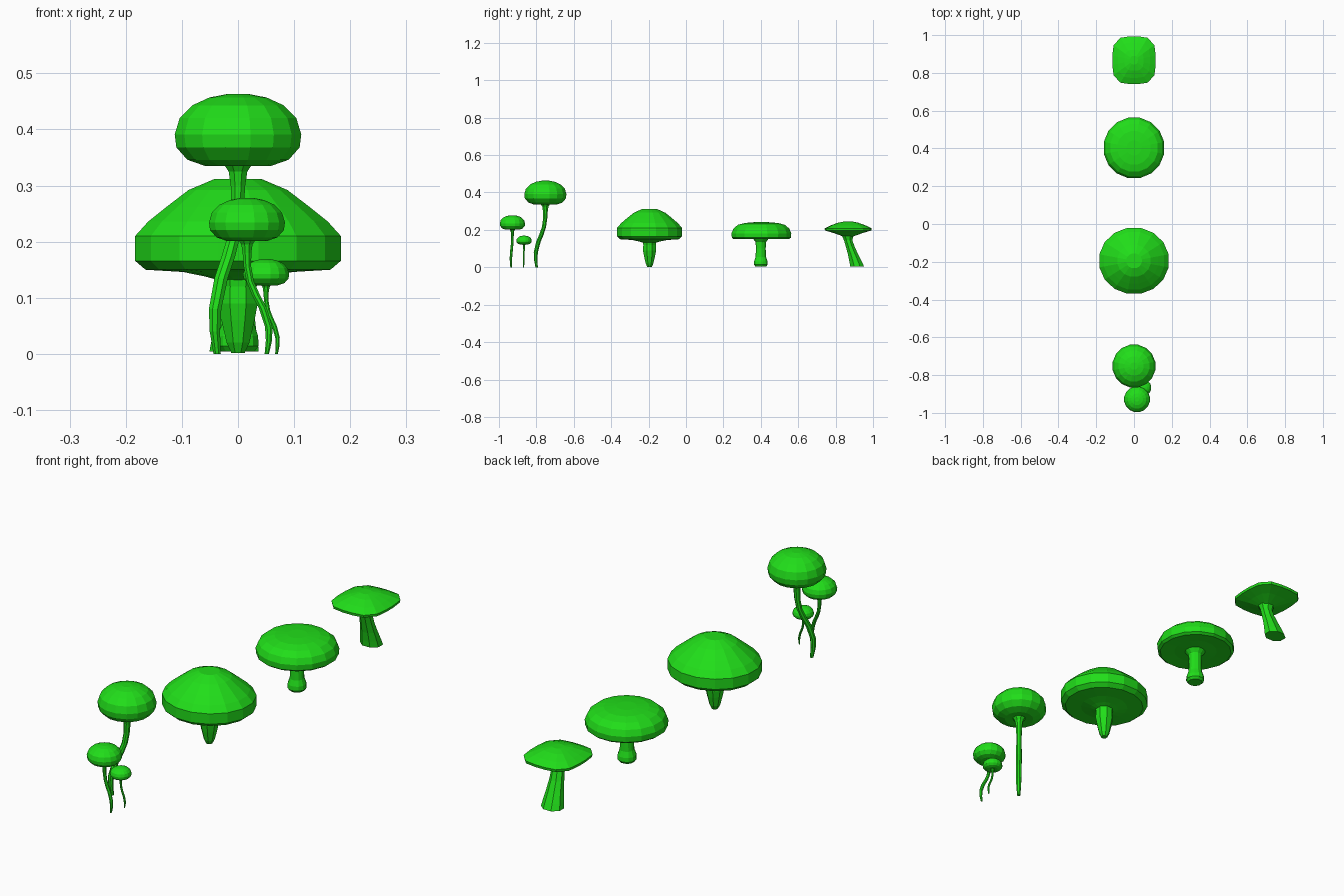
import bpy
from math import sin, cos, pi

green = bpy.data.materials.new("green")
green.diffuse_color = (0.015, 0.73, 0.01, 1)


def rings(name, rows, sides=16, power=2.0):
    """Stack closed horizontal rings (cx, cy, z, rx, ry); power > 2 squares them off."""
    verts, faces = [], []
    for cx, cy, z, rx, ry in rows:
        for i in range(sides):
            a = 2 * pi * (i + 0.5) / sides
            c, s = cos(a), sin(a)
            k = (abs(c) ** power + abs(s) ** power) ** (-1 / power)
            verts.append((cx + rx * k * c, cy + ry * k * s, z))
    for j in range(len(rows) - 1):
        for i in range(sides):
            a, b = j * sides + i, j * sides + (i + 1) % sides
            faces.append((a, b, b + sides, a + sides))
    faces.append(tuple(reversed(range(sides))))
    faces.append(tuple(range(len(verts) - sides, len(verts))))
    mesh = bpy.data.meshes.new(name)
    mesh.from_pydata(verts, [], faces)
    mesh.materials.append(green)
    ob = bpy.data.objects.new(name, mesh)
    bpy.context.collection.objects.link(ob)
    return ob


def upright(name, y, profile, sides=16, ratio=1.0, power=2.0):
    return rings(name, [(0, y, z, r, r * ratio) for r, z in profile], sides, power)


# Slender mushrooms: one shape, scaled and leaning in different directions
SLIM_CAP = [(0.025, 0.338), (0.06, 0.335), (0.092, 0.346), (0.112, 0.368), (0.115, 0.391),
            (0.106, 0.42), (0.083, 0.443), (0.052, 0.457), (0.02, 0.463)]
# stem rows: fraction of lean, height, radius
SLIM_STEM = [(0.93, 0.0, 0.007), (1.03, 0.04, 0.010), (1.02, 0.08, 0.012), (0.75, 0.135, 0.013),
             (0.42, 0.175, 0.013), (0.15, 0.215, 0.012), (0.02, 0.26, 0.012),
             (0, 0.30, 0.014), (0, 0.325, 0.018), (0, 0.342, 0.03)]


def slender(name, x, y, lean_x, lean_y, s):
    rings(name + "_cap", [(x, y, z * s, r * s, r * s) for r, z in SLIM_CAP])
    rings(name + "_stem", [(x + t * lean_x, y + t * lean_y, z * s, r * s, r * s)
                           for t, z, r in SLIM_STEM], 8)


slender("tall_mushroom", 0, -0.752, -0.04, -0.05, 1.0)
slender("medium_mushroom", 0.016, -0.928, 0.038, -0.008, 0.6)
slender("small_mushroom", 0.05, -0.866, 0.02, -0.002, 0.365)

# Large domed mushroom
upright("large_cap", -0.195,
        [(0.03, 0.13), (0.06, 0.138), (0.10, 0.146), (0.168, 0.150), (0.187, 0.166), (0.187, 0.21),
         (0.163, 0.236), (0.13, 0.262), (0.09, 0.292), (0.042, 0.312)], 16, 0.95)
upright("large_stem", -0.195,
        [(0.013, 0.002), (0.022, 0.02), (0.032, 0.06), (0.038, 0.09), (0.036, 0.12), (0.04, 0.145)], 8)

# Button mushroom with a rounded cap
upright("button_cap", 0.403,
        [(0.03, 0.152), (0.09, 0.154), (0.150, 0.150), (0.161, 0.158), (0.163, 0.182),
         (0.152, 0.207), (0.128, 0.227), (0.09, 0.237), (0.04, 0.241)])
upright("button_stem", 0.4,
        [(0.03, 0.004), (0.038, 0.014), (0.037, 0.032), (0.029, 0.055), (0.027, 0.10),
         (0.029, 0.135), (0.045, 0.155)], 12)

# Flat mushroom with a squarish cap and a bent stem
upright("flat_cap", 0.867,
        [(0.02, 0.163), (0.032, 0.168), (0.07, 0.183), (0.113, 0.197), (0.115, 0.208),
         (0.085, 0.224), (0.05, 0.238), (0.02, 0.245)], 16, 1.1, 3.5)
rings("flat_stem", [(-0.007, 0.915, 0.004, 0.045, 0.038), (-0.006, 0.907, 0.03, 0.041, 0.034),
                    (-0.004, 0.893, 0.07, 0.034, 0.028), (-0.002, 0.878, 0.11, 0.029, 0.024),
                    (0, 0.867, 0.145, 0.026, 0.023), (0, 0.863, 0.175, 0.034, 0.034)], 8, 3)
